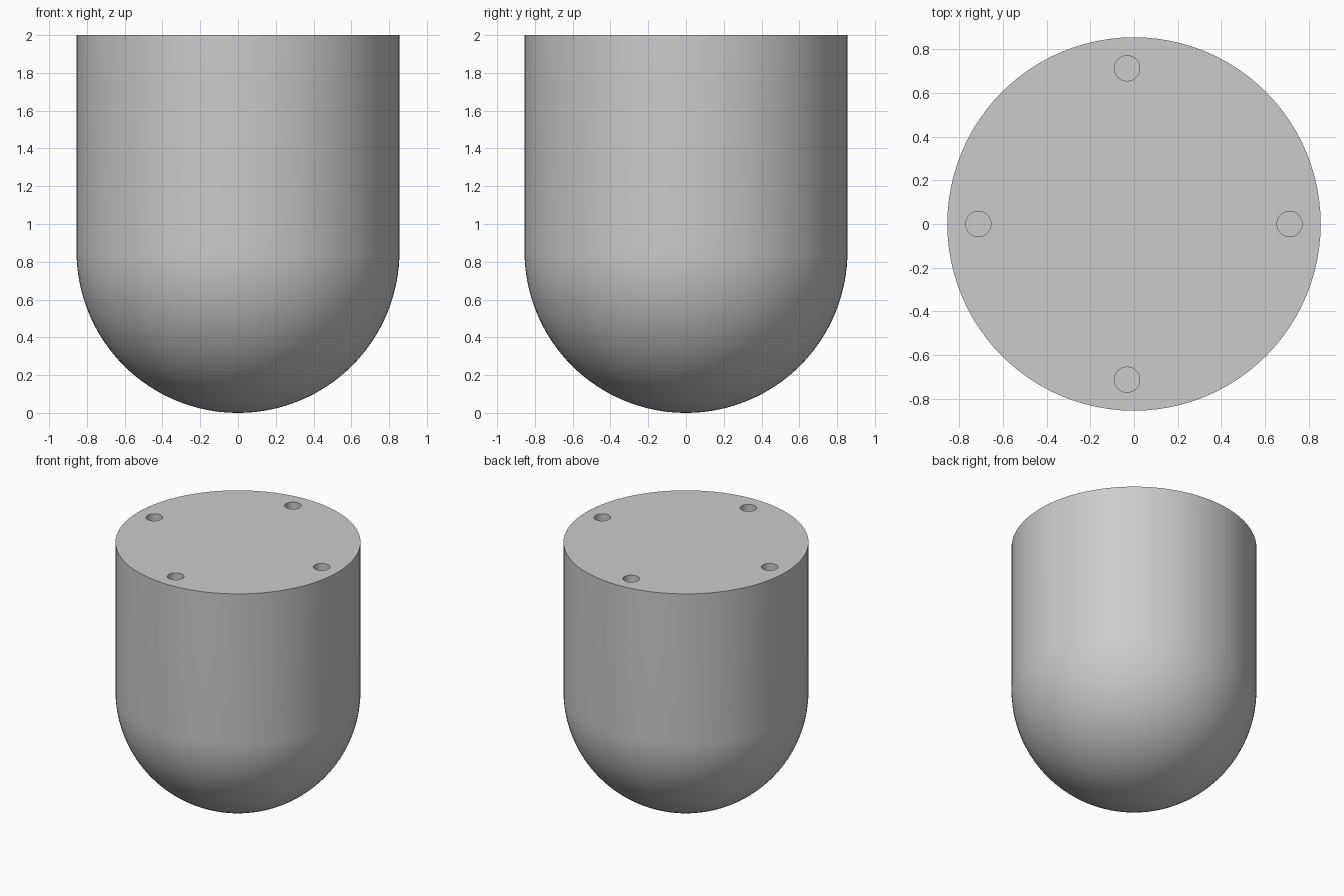
import bpy
import bmesh
from math import sin, cos, pi, radians

if "Cube" in bpy.data.objects:
    bpy.data.objects.remove(bpy.data.objects["Cube"], do_unlink=True)

RADIUS, HEIGHT = 0.855, 2.0
HOLE_RADIUS, HOLE_DEPTH, HOLE_REACH = 0.058, 0.3, 0.713

# Plain grey material
grey = bpy.data.materials.new("plain grey")
grey.use_nodes = True
colour = (0.6, 0.6, 0.6, 1)
grey.diffuse_color = colour
grey.node_tree.nodes["Principled BSDF"].inputs["Base Color"].default_value = colour

# Round-bottomed body: half-dome profile and straight wall, spun around z
RINGS, SIDES = 32, 96
bm = bmesh.new()
angles = [i * pi / 2 / RINGS for i in range(RINGS + 1)]
points = [(RADIUS * sin(a), 0, RADIUS - RADIUS * cos(a)) for a in angles]
points += [(RADIUS, 0, HEIGHT), (0, 0, HEIGHT)]
verts = [bm.verts.new(p) for p in points]
edges = [bm.edges.new(pair) for pair in zip(verts, verts[1:])]
bmesh.ops.spin(bm, geom=verts + edges, cent=(0, 0, 0), axis=(0, 0, 1),
               angle=2 * pi, steps=SIDES, use_duplicate=False)
bmesh.ops.remove_doubles(bm, verts=bm.verts, dist=0.0001)
# Merge the top fan into one flat cap
top = [f for f in bm.faces if f.calc_center_median().z > HEIGHT - 0.001]
bmesh.ops.dissolve_faces(bm, faces=top, use_verts=True)
bmesh.ops.recalc_face_normals(bm, faces=bm.faces)
mesh = bpy.data.meshes.new("body")
bm.to_mesh(mesh)
bm.free()
body = bpy.data.objects.new("body", mesh)
bpy.context.collection.objects.link(body)
mesh.materials.append(grey)

# Four blind holes drilled into the flat top
cutters = []
for x, y in ((HOLE_REACH, 0), (-HOLE_REACH, 0), (-0.032, HOLE_REACH), (-0.032, -HOLE_REACH)):
    bpy.ops.mesh.primitive_cylinder_add(vertices=32, radius=HOLE_RADIUS,
                                        depth=2 * HOLE_DEPTH, location=(x, y, HEIGHT))
    cutter = bpy.context.object
    cutter.name = "hole_cutter"
    cutter.hide_render = True
    cutter.data.materials.append(grey)
    cutters.append(cutter)
    cut = body.modifiers.new("hole", "BOOLEAN")
    cut.operation = "DIFFERENCE"
    cut.solver = "EXACT"
    cut.object = cutter

# Apply the holes, drop the cutters and smooth the round surfaces
bpy.ops.object.select_all(action="DESELECT")
body.select_set(True)
bpy.context.view_layer.objects.active = body
for modifier in list(body.modifiers):
    bpy.ops.object.modifier_apply(modifier=modifier.name)
for cutter in cutters:
    bpy.data.objects.remove(cutter, do_unlink=True)
bpy.ops.object.shade_smooth_by_angle(angle=radians(30))
